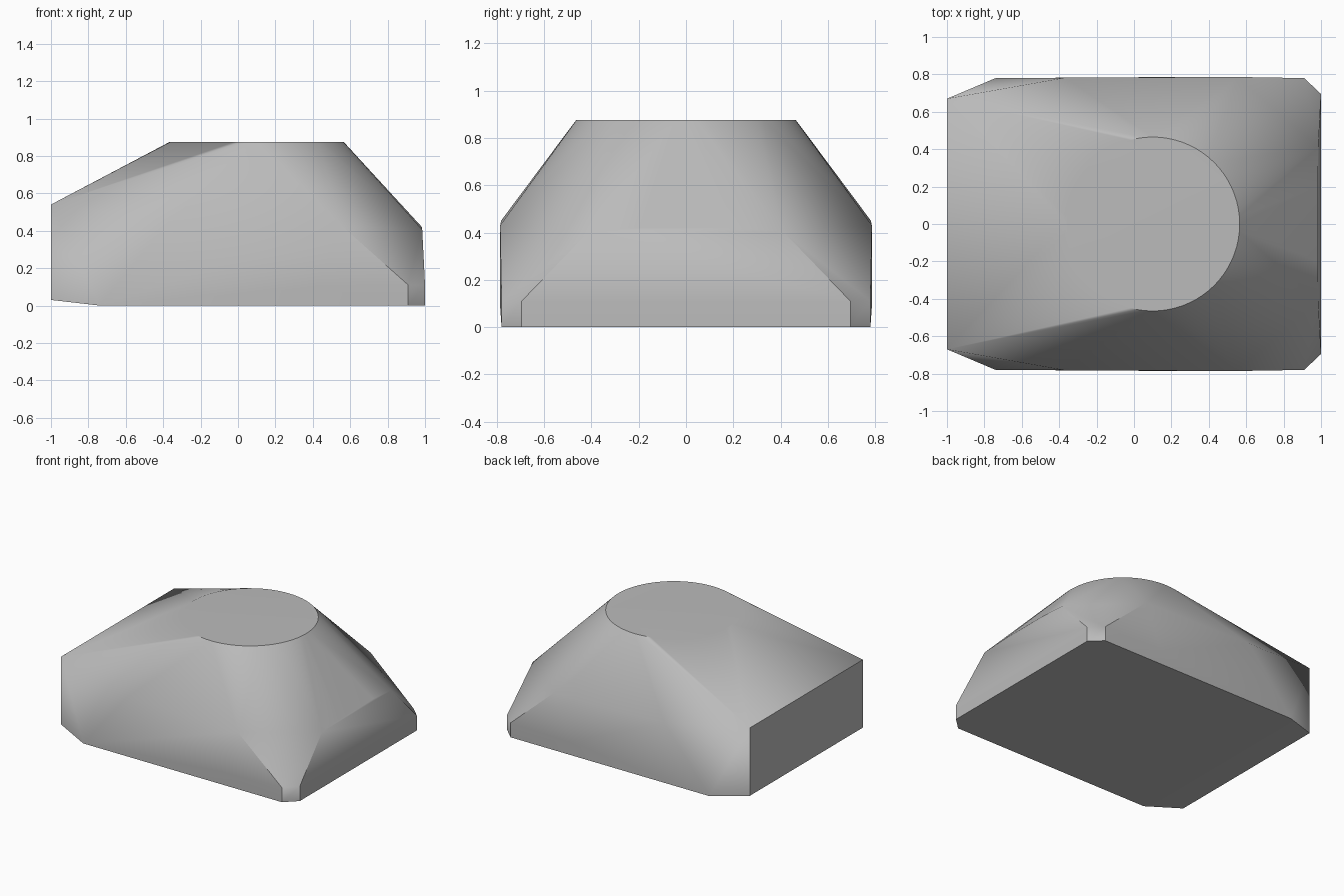
import bpy, bmesh, math

cube = bpy.data.objects.get("Cube")
if cube:
    bpy.data.objects.remove(cube, do_unlink=True)

TOP = 0.875

# Outline of one side, mirrored in y: (x, y, z)
half = [
    (-1.0, 0.67, 0.03), (-1.0, 0.67, 0.54),      # tall end
    (-0.74, 0.78, 0.0),                          # base corner
    (-0.37, 0.782, 0.45), (0.55, 0.786, 0.43),   # shoulder
    (0.42, 0.787, 0.1),                          # slight side bulge
    (0.91, 0.78, 0.0), (0.91, 0.78, 0.11),       # small corner chamfer
    (1.0, 0.695, 0.0), (1.0, 0.695, 0.11),
    (0.985, 0.41, 0.405), (0.983, 0.2, 0.42),    # low end
]

bm = bmesh.new()
for x, y, z in half:
    for side in (1, -1):
        bm.verts.new((x, y * side, z))

# Round flat top
segments = 72
for i in range(segments):
    a = math.tau * i / segments
    bm.verts.new((0.1 + 0.465 * math.cos(a), 0.465 * math.sin(a), TOP))

# Skin the outline, then merge flat regions into single faces
hull = bmesh.ops.convex_hull(bm, input=bm.verts[:])
loose = {v for v in hull["geom_interior"] + hull["geom_unused"]
         if isinstance(v, bmesh.types.BMVert) and v.is_valid}
bmesh.ops.delete(bm, geom=list(loose), context='VERTS')
bmesh.ops.dissolve_limit(bm, angle_limit=math.radians(0.5),
                         verts=bm.verts[:], edges=bm.edges[:])
bmesh.ops.recalc_face_normals(bm, faces=bm.faces[:])

mesh = bpy.data.meshes.new("faceted_body")
bm.to_mesh(mesh)
bm.free()
body = bpy.data.objects.new("faceted_body", mesh)
bpy.context.collection.objects.link(body)

# Plain grey
grey = bpy.data.materials.new("plain grey")
grey.use_nodes = True
colour = (0.5, 0.5, 0.5, 1.0)
grey.diffuse_color = colour
grey.node_tree.nodes["Principled BSDF"].inputs["Base Color"].default_value = colour
mesh.materials.append(grey)

# Soft shading with crisp main edges
bpy.ops.object.select_all(action='DESELECT')
body.select_set(True)
bpy.context.view_layer.objects.active = body
bpy.ops.object.shade_smooth_by_angle(angle=math.radians(38))
weighted = body.modifiers.new("weighted_normals", 'WEIGHTED_NORMAL')
weighted.keep_sharp = True
